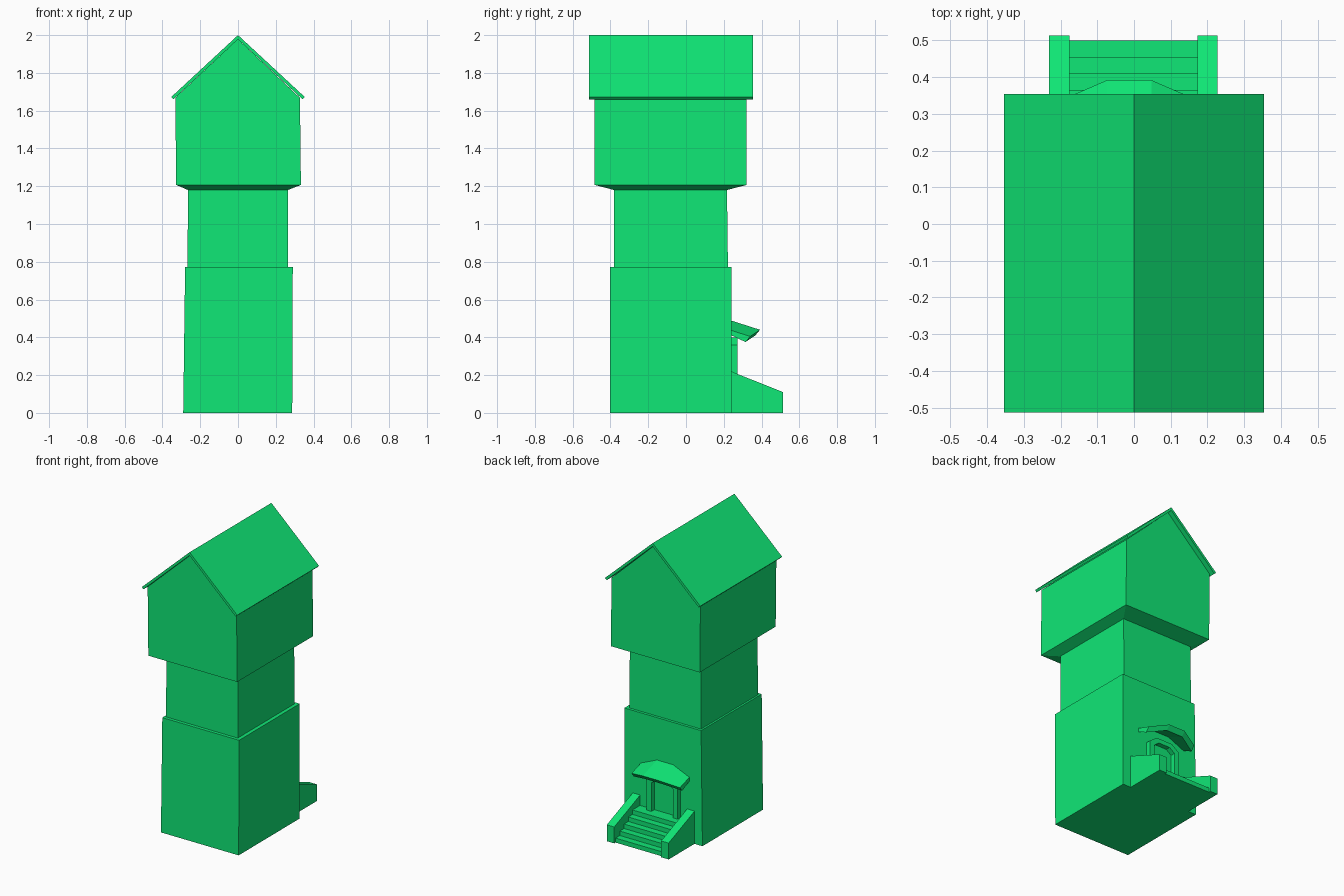
import bpy, bmesh
from mathutils import Vector

if "Cube" in bpy.data.objects:
    bpy.data.objects.remove(bpy.data.objects["Cube"])

green = bpy.data.materials.new("green")
green.diffuse_color = (0.005, 0.8, 0.18, 1)
green.use_nodes = True
green.node_tree.nodes["Principled BSDF"].inputs["Base Color"].default_value = green.diffuse_color


def finish(name, bm):
    bmesh.ops.recalc_face_normals(bm, faces=bm.faces)
    mesh = bpy.data.meshes.new(name)
    bm.to_mesh(mesh)
    bm.free()
    mesh.materials.append(green)
    obj = bpy.data.objects.new(name, mesh)
    bpy.context.collection.objects.link(obj)
    return obj


def loft(name, rings):
    """Join closed rings of points and cap both ends."""
    bm = bmesh.new()
    loops = [[bm.verts.new(p) for p in ring] for ring in rings]
    n = len(loops[0])
    for a, b in zip(loops, loops[1:]):
        for i in range(n):
            j = (i + 1) % n
            bm.faces.new((a[i], a[j], b[j], b[i]))
    bm.faces.new(loops[0])
    bm.faces.new(loops[-1])
    return finish(name, bm)


def rect(x0, x1, y0, y1, z):
    return [(x0, y0, z), (x1, y0, z), (x1, y1, z), (x0, y1, z)]


def extrude_y(name, profile, y0, y1):
    return loft(name, [[(x, y, z) for x, z in profile] for y in (y0, y1)])


def extrude_x(name, profile, x0, x1):
    return loft(name, [[(x, y, z) for y, z in profile] for x in (x0, x1)])


# Tower body: slightly crooked base, narrower shaft, flared corbel
loft("tower_base", [rect(-0.29, 0.287, -0.403, 0.24, 0),
                    rect(-0.28, 0.29, -0.403, 0.24, 0.773)])
loft("tower_shaft", [rect(-0.267, 0.265, -0.381, 0.222, 0.773),
                     rect(-0.265, 0.265, -0.381, 0.217, 1.18)])
loft("corbel", [rect(-0.265, 0.265, -0.381, 0.217, 1.18),
                rect(-0.327, 0.333, -0.484, 0.321, 1.207)])

# Overhanging upper room with gable ends
extrude_y("upper_room", [(-0.327, 1.207), (0.333, 1.207), (0.328, 1.668),
                         (0, 1.978), (-0.332, 1.668)], -0.484, 0.321)

# Thin pitched roof
extrude_y("roof", [(0, 2.0), (0.354, 1.672), (0.342, 1.66), (0, 1.978),
                   (-0.342, 1.66), (-0.354, 1.672)], -0.514, 0.354)

# Back staircase as one stepped profile
steps = [(0.24, 0)]
for i in range(5):
    y = 0.50 - 0.045 * i
    steps += [(y, 0.03 * i), (y, 0.03 * (i + 1))]
steps.append((0.24, 0.15))
extrude_x("stairs", steps, -0.176, 0.173)

# Sloping stair walls
wall = [(0.24, 0), (0.514, 0), (0.514, 0.11), (0.27, 0.207), (0.24, 0.22)]
for side, x0, x1 in (("left", -0.231, -0.176), ("right", 0.173, 0.228)):
    extrude_x("stair_wall_" + side, wall, x0, x1)

# Arched door frame
cx = -0.013
half = [(0.115, 0.15), (0.115, 0.36), (0.06, 0.40)]
inner = [(0.08, 0.15), (0.08, 0.342), (0.042, 0.37)]


def arch(points):
    return ([(cx + x, z) for x, z in points]
            + [(cx - x, z) for x, z in reversed(points)])


extrude_y("door_frame", arch(half) + arch(inner)[::-1], 0.24, 0.272)

# Faceted canopy sloping down from the wall
edge = [(-0.18, 0.34, 0.438, 0.405), (-0.06, 0.392, 0.49, 0.44),
        (0.06, 0.392, 0.49, 0.44), (0.18, 0.34, 0.438, 0.405)]
drop = Vector((0, -0.025, -0.03))
top, bottom = [], []
for x, y, z_wall, z_front in edge:
    back = Vector((cx + x, 0.235, z_wall))
    front = Vector((cx + x, y, z_front))
    top.append((back, front))
    bottom.append((back + Vector((0, 0, -0.025)), front + drop))
loft("door_canopy", [[t[0], t[1], b[1], b[0]] for t, b in zip(top, bottom)])
